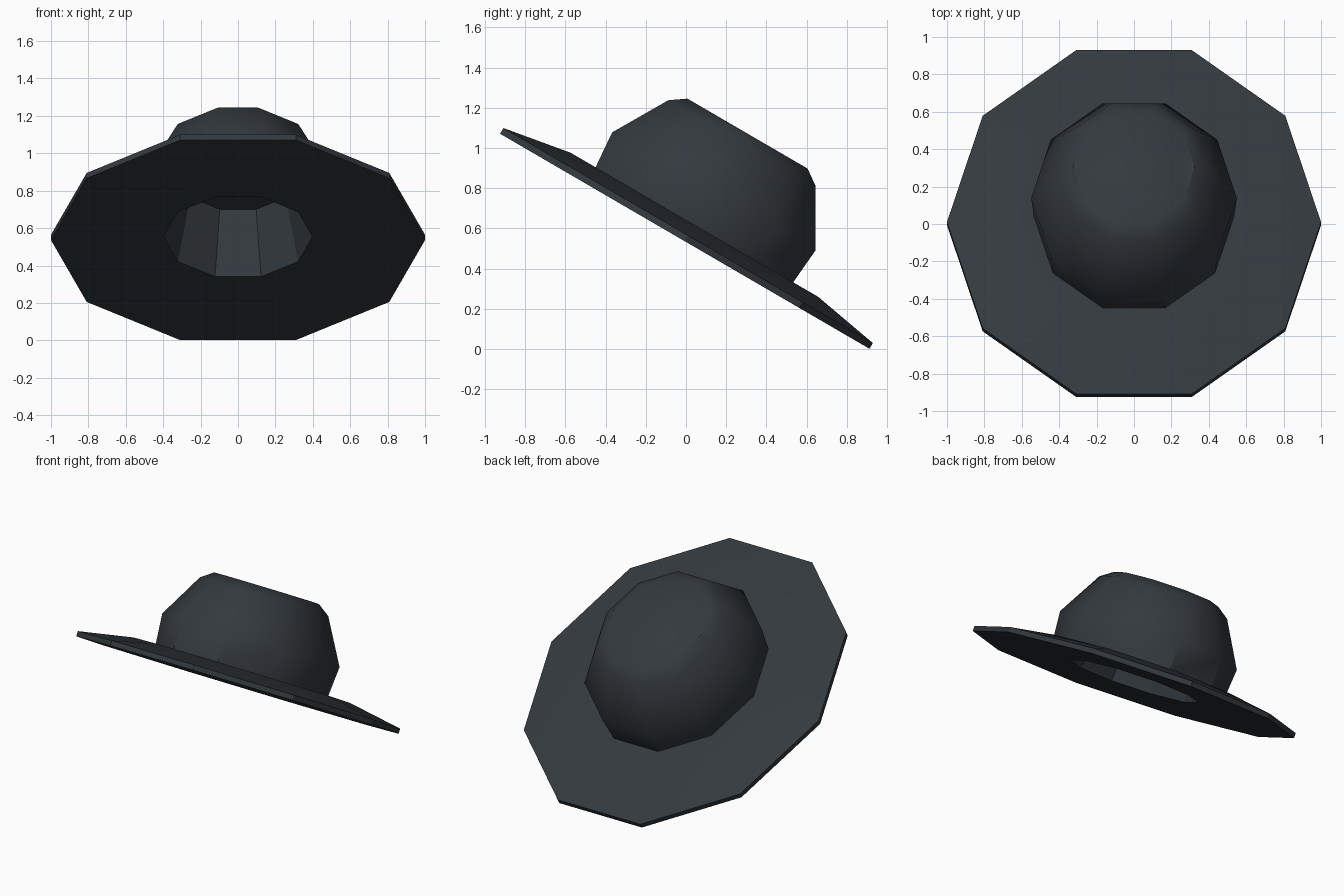
import bpy, bmesh, math
from mathutils import Matrix

if "Cube" in bpy.data.objects:
    bpy.data.objects.remove(bpy.data.objects["Cube"])

SIDES = 10
# hat is tipped back about 30 degrees and slightly oval
TILT = (Matrix.Translation((0, -0.006, 0.536))
        @ Matrix.Rotation(math.radians(-30.2), 4, 'X')
        @ Matrix.Diagonal((1, 1.118, 1, 1)))

felt = bpy.data.materials.new("dark_felt")
felt.diffuse_color = (0.033, 0.041, 0.048, 1)
felt.use_nodes = True
felt.node_tree.nodes["Principled BSDF"].inputs["Base Color"].default_value = felt.diffuse_color


def lathe(name, profile, cap_start=False, cap_end=False, smooth=30):
    """Ten-sided lathe of (radius, height) points, outward for a CCW profile."""
    bm = bmesh.new()
    rings = [[bm.verts.new((r * math.cos(math.tau * k / SIDES),
                            r * math.sin(math.tau * k / SIDES), h))
              for k in range(SIDES)] for r, h in profile]
    for a, b in zip(rings, rings[1:]):
        for k in range(SIDES):
            j = (k + 1) % SIDES
            bm.faces.new((a[k], a[j], b[j], b[k]))
    if cap_start:
        bm.faces.new(rings[0][::-1])
    if cap_end:
        bm.faces.new(rings[-1])
    bm.transform(TILT)
    me = bpy.data.meshes.new(name)
    bm.to_mesh(me)
    bm.free()
    me.materials.append(felt)
    ob = bpy.data.objects.new(name, me)
    bpy.context.collection.objects.link(ob)
    bpy.ops.object.select_all(action='DESELECT')
    ob.select_set(True)
    bpy.context.view_layer.objects.active = ob
    bpy.ops.object.shade_smooth_by_angle(angle=math.radians(smooth))
    return ob


# head opening with flat ceiling
lathe("lining", [(0.315, 0.385), (0.398, 0.02)], cap_start=True)
# wide brim, thicker towards the crown, underside slightly dished
lathe("brim", [(0.398, 0.02), (1, 0), (1, 0.033), (0.67, 0.095), (0.535, 0.095)])
# bulging crown with bevelled flat top
lathe("crown", [(0.535, 0.095), (0.55, 0.287), (0.398, 0.566), (0.325, 0.62)],
      cap_end=True, smooth=36)
